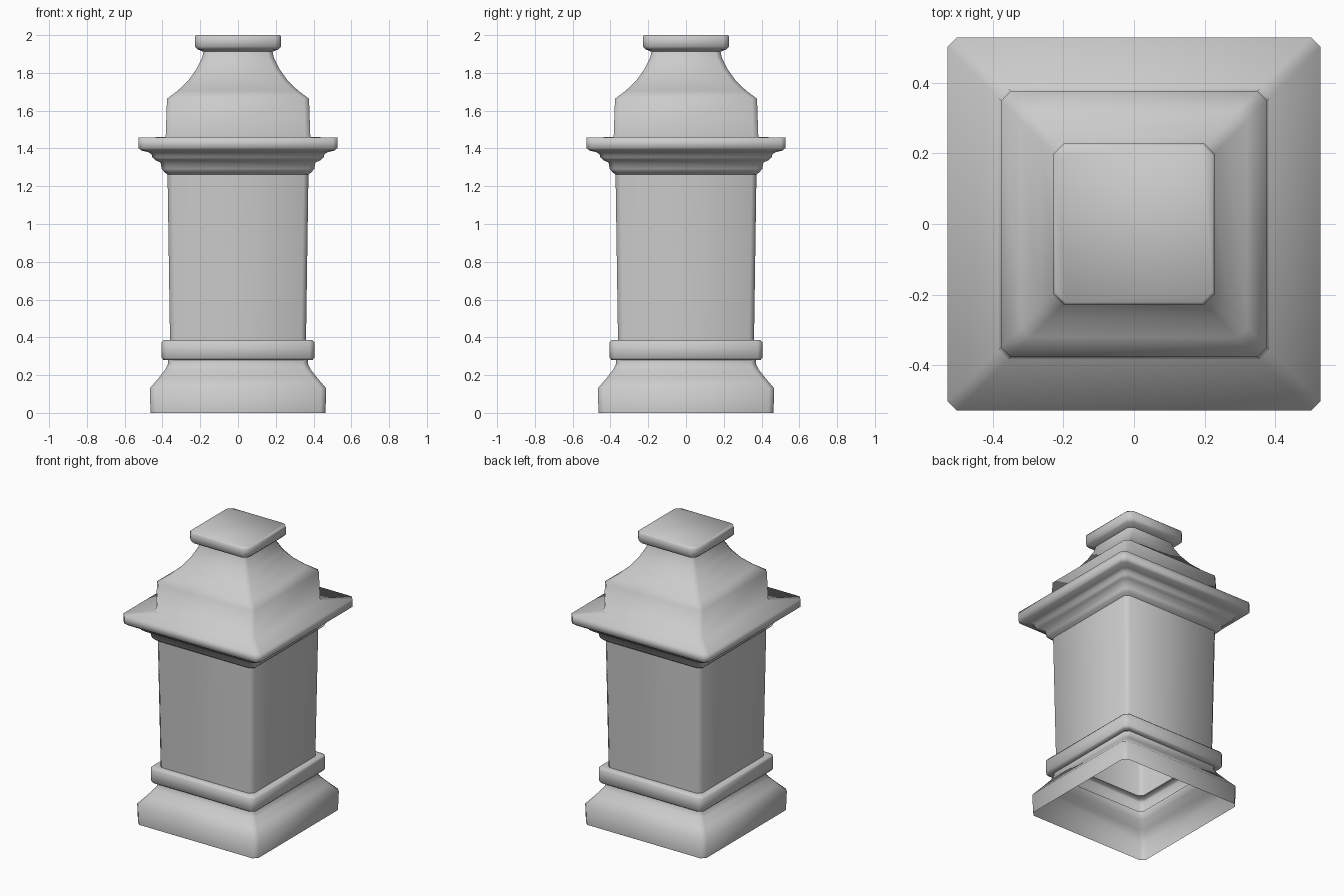
import bpy, bmesh, math

if "Cube" in bpy.data.objects:
    bpy.data.objects.remove(bpy.data.objects["Cube"])


def ring(bm, h, c, z):
    """Square ring of half-width h with corners cut by c."""
    k = h - c
    pts = [(k, -h), (h, -k), (h, k), (k, h), (-k, h), (-h, k), (-h, -k), (-k, -h)]
    return [bm.verts.new((x, y, z)) for x, y in pts]


def loft(name, profile, chamfer, angle, cap_top=False):
    """Single-walled square shell following a (half-width, z) profile upward."""
    bm = bmesh.new()
    rings = [ring(bm, h, chamfer, z) for h, z in profile]
    for a, b in zip(rings, rings[1:]):
        for i in range(8):
            j = (i + 1) % 8
            bm.faces.new((a[i], a[j], b[j], b[i]))
    if cap_top:
        bm.faces.new(rings[-1])
    mesh = bpy.data.meshes.new(name)
    bm.to_mesh(mesh)
    bm.free()
    obj = bpy.data.objects.new(name, mesh)
    bpy.context.collection.objects.link(obj)
    bpy.ops.object.select_all(action='DESELECT')
    obj.select_set(True)
    bpy.context.view_layer.objects.active = obj
    bpy.ops.object.shade_smooth_by_angle(angle=math.radians(angle))
    return obj


# Flared foot, open underneath
loft("base", [(0.463, 0), (0.467, 0.13), (0.42, 0.185), (0.385, 0.23),
              (0.37, 0.26), (0.37, 0.28)], 0.028, 50)

# Projecting band above the foot
loft("band", [(0.37, 0.28), (0.395, 0.28), (0.404, 0.292), (0.404, 0.374),
              (0.395, 0.385), (0.36, 0.385)], 0.025, 60)

# Slightly widening shaft
loft("shaft", [(0.36, 0.385), (0.373, 1.262)], 0.026, 50)

# Stepped moulding, ledge and curved cap
loft("crown", [(0.373, 1.262), (0.39, 1.275), (0.404, 1.292), (0.41, 1.325),
               (0.435, 1.337), (0.453, 1.352), (0.458, 1.37), (0.475, 1.38),
               (0.513, 1.39), (0.528, 1.403), (0.528, 1.458), (0.383, 1.46),
               (0.376, 1.663), (0.32, 1.705), (0.265, 1.757), (0.22, 1.82),
               (0.19, 1.88), (0.183, 1.912)], 0.027, 92)

# Flat-topped neck block
loft("finial", [(0.183, 1.912), (0.215, 1.925), (0.228, 1.94), (0.228, 1.992),
                (0.222, 2.0)], 0.03, 50, cap_top=True)
